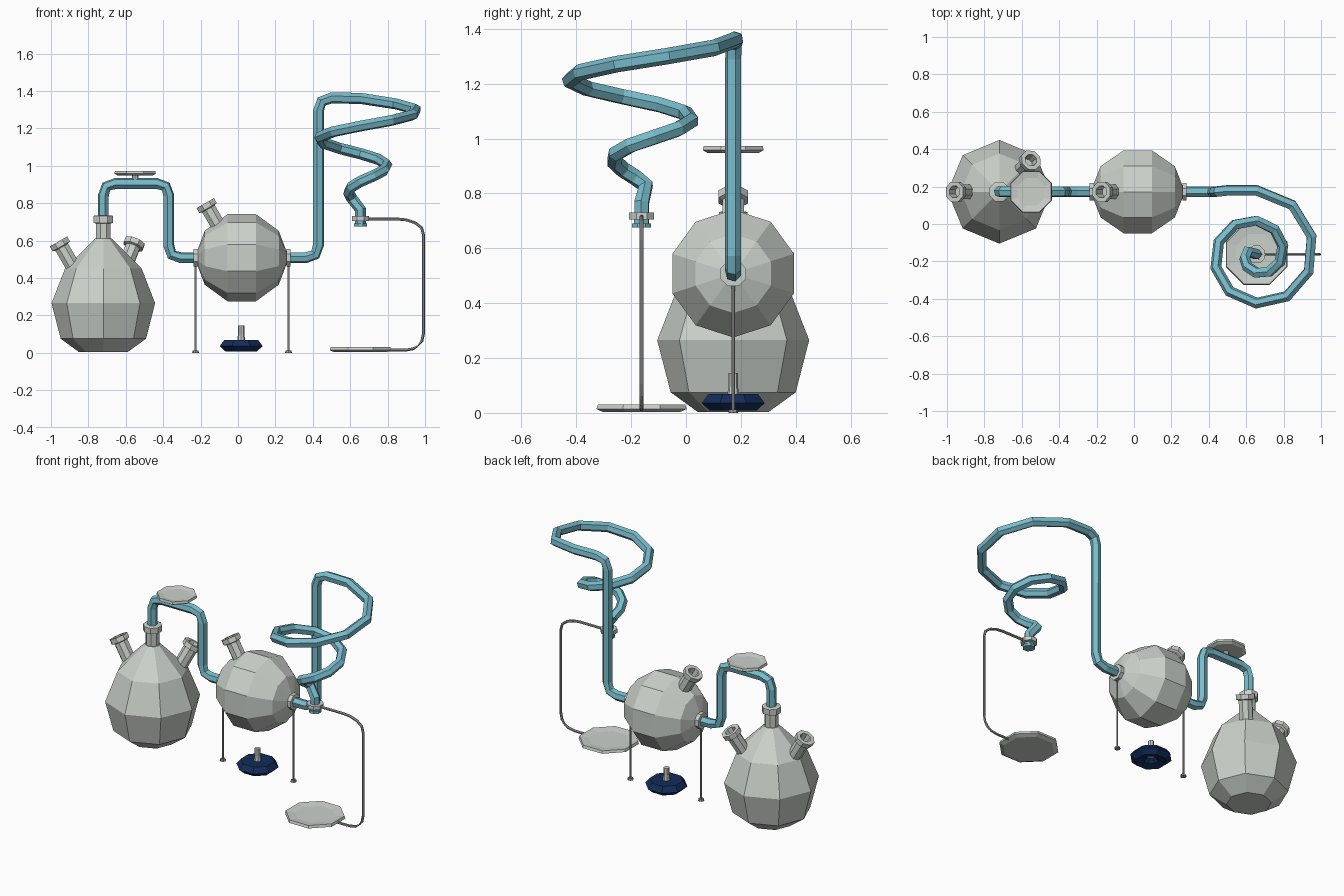
import bpy, bmesh
from math import sin, cos, pi, radians
from mathutils import Vector

if "Cube" in bpy.data.objects:
    bpy.data.objects.remove(bpy.data.objects["Cube"])


def material(name, rgb):
    m = bpy.data.materials.new(name)
    m.diffuse_color = (*rgb, 1)
    m.use_nodes = True
    m.node_tree.nodes["Principled BSDF"].inputs["Base Color"].default_value = m.diffuse_color
    return m


GLASS = material("pale grey glass", (0.60, 0.64, 0.60))
TUBE = material("light blue tube", (0.19, 0.50, 0.60))
NAVY = material("navy base", (0.006, 0.025, 0.10))
METAL = material("grey metal", (0.33, 0.34, 0.33))
Y = 0.172   # depth of the main row of glassware


def finish(name, bm, mat):
    bmesh.ops.recalc_face_normals(bm, faces=bm.faces)
    me = bpy.data.meshes.new(name)
    bm.to_mesh(me)
    bm.free()
    me.materials.append(mat)
    ob = bpy.data.objects.new(name, me)
    bpy.context.collection.objects.link(ob)
    return ob


def skin(bm, rings, closed=False):
    """Bridge equal rings of vertices and cap the ends."""
    n = len(rings[0])
    pairs = list(zip(rings, rings[1:]))
    if closed:
        pairs.append((rings[-1], rings[0]))
    for a, b in pairs:
        for i in range(n):
            j = (i + 1) % n
            bm.faces.new((a[i], a[j], b[j], b[i]))
    if not closed:
        bm.faces.new(rings[0])
        bm.faces.new(rings[-1])


def lathe(name, profile, mat, origin=(0, 0, 0), axis=(0, 0, 1), n=8, phase=0.0, closed=False):
    """Turn (radius, height) pairs around an axis."""
    q = Vector((0, 0, 1)).rotation_difference(Vector(axis).normalized())
    o = Vector(origin)
    bm = bmesh.new()
    rings = []
    for r, h in profile:
        ring = []
        for i in range(n):
            a = phase + 2 * pi * i / n
            ring.append(bm.verts.new(o + q @ Vector((r * cos(a), r * sin(a), h))))
        rings.append(ring)
    skin(bm, rings, closed)
    return finish(name, bm, mat)


def sweep(name, pts, r, mat, n=6):
    """Sweep a regular polygon along a path."""
    pts = [Vector(p) for p in pts]
    bm = bmesh.new()
    rings = []
    t_old = (pts[1] - pts[0]).normalized()
    u = t_old.orthogonal().normalized()
    for i, p in enumerate(pts):
        d0 = (p - pts[max(i - 1, 0)]).normalized()
        d1 = (pts[min(i + 1, len(pts) - 1)] - p).normalized()
        t = (d0 + d1).normalized()
        u = t_old.rotation_difference(t) @ u
        u = (u - t * u.dot(t)).normalized()
        v = t.cross(u)
        t_old = t
        rings.append([bm.verts.new(p + r * (u * cos(2 * pi * k / n) + v * sin(2 * pi * k / n)))
                      for k in range(n)])
    skin(bm, rings)
    return finish(name, bm, mat)


def rounded(corners, rad, steps=2):
    """Replace the inner corners of a path with short bends."""
    c = [Vector(p) for p in corners]
    out = [c[0]]
    for a, b, d in zip(c, c[1:], c[2:]):
        p, q = b + (a - b).normalized() * rad, b + (d - b).normalized() * rad
        for k in range(steps + 1):
            s = k / steps
            out.append((1 - s) ** 2 * p + 2 * s * (1 - s) * b + s * s * q)
    return out + [c[-1]]


def side_neck(name, end, direction):
    """Open, lipped neck whose mouth centre is at end."""
    lathe(name, [(0.042, -0.20), (0.042, -0.035), (0.058, -0.03), (0.058, 0.0),
                 (0.034, 0.0), (0.030, -0.06)], GLASS, end, direction, phase=pi / 8)


def dish(name, x, y, z, r, h):
    lathe(name, [(r * 0.85, z), (r, z + h * 0.4), (r * 0.97, z + h), (r * 0.66, z + h * 0.75)],
          GLASS, (x, y, 0), phase=pi / 8)


# Pear-shaped flask with central neck and two slanted necks
FX = -0.72
lathe("pear_flask", [(0.13, 0.004), (0.228, 0.075), (0.277, 0.265), (0.205, 0.45), (0.045, 0.61)],
      GLASS, (FX, Y, 0))
lathe("flask_neck", [(0.041, 0.58), (0.041, 0.69), (0.056, 0.695), (0.056, 0.732), (0.04, 0.735)],
      GLASS, (FX, Y, 0), phase=pi / 8)
for name, ang in (("left_flask_neck", 180), ("rear_flask_neck", 45)):
    c, s = cos(radians(ang)), sin(radians(ang))
    side_neck(name, (FX + 0.24 * c, Y + 0.24 * s, 0.595), (0.5 * c, 0.5 * s, 0.866))

# Round flask turned about the x axis, with one slanted neck
CX, CZ, R = 0.02, 0.508, 0.245
lathe("round_flask", [(max(R * cos(radians(a)), 0.02), R * sin(radians(a)))
                      for a in (-87, -54, -18, 18, 54, 87)],
      GLASS, (CX, Y, CZ), (1, 0, 0), n=10)
side_neck("round_flask_neck", (-0.175, Y, 0.80), (-0.5, 0, 0.866))

# Collars and thin stands either side of the round flask
for side, x in (("left", -0.227), ("right", 0.27)):
    lathe(side + "_collar", [(0.05, -0.012), (0.05, 0.012)], GLASS, (x, Y, CZ), (1, 0, 0),
          phase=pi / 8)
    sweep(side + "_stand_rod", [(x, Y, 0.005), (x, Y, 0.47)], 0.006, METAL)
    lathe(side + "_stand_foot", [(0.018, 0.0), (0.016, 0.012)], METAL, (x, Y, 0))

# Tube joining the two flasks
sweep("joining_tube", rounded([(FX, Y, 0.70), (FX, Y, 0.905), (-0.37, Y, 0.905),
                               (-0.37, Y, CZ), (-0.20, Y, CZ)], 0.065), 0.03, TUBE)

# Valve handle above the joining tube
lathe("valve_stem", [(0.017, 0.91), (0.017, 0.955)], GLASS, (-0.55, Y, 0))
dish("valve_handle", -0.55, Y, 0.948, 0.12, 0.025)

# Riser tube flowing into a narrowing spiral
SX, SY = 0.655, -0.162
spiral = []
for k in range(19):
    s = k * 36 / 90
    a = radians(90 - 36 * k)
    r = 0.342 - 0.0405 * s
    spiral.append((SX + r * cos(a), SY + r * sin(a), 1.36 - 0.074 * s))
path = rounded([(0.245, Y, CZ), (0.43, Y, CZ), (0.43, Y, 1.36), (0.50, 0.18, 1.362)], 0.068)[:-1]
path += [(0.52, 0.18, 1.362)] + spiral + [(SX, SY, 0.765), (SX, SY, 0.675)]
sweep("spiral_tube", path, 0.03, TUBE)
lathe("spiral_clamp", [(0.05, 0.705), (0.05, 0.73)], GLASS, (SX, SY, 0), phase=pi / 8)
lathe("spiral_lip", [(0.037, 0.675), (0.037, 0.69)], TUBE, (SX, SY, 0), phase=pi / 8)

# Bent support rod and its base plate
sweep("support_rod", rounded([(0.69, SY, 0.715), (0.90, SY, 0.715), (0.992, SY, 0.675),
                              (0.992, SY, 0.06), (0.94, SY, 0.014), (0.78, SY, 0.014)], 0.045),
      0.008, METAL)
dish("support_plate", SX, SY, 0.003, 0.178, 0.027)

# Burner with a hollow base and a nozzle
lathe("burner_base", [(0.045, 0.02), (0.092, 0.008), (0.124, 0.036), (0.098, 0.068),
                      (0.02, 0.068), (0.02, 0.05)],
      NAVY, (0.017, Y, 0), phase=pi / 8, closed=True)
lathe("burner_nozzle", [(0.024, 0.045), (0.017, 0.10), (0.017, 0.145)], GLASS, (0.017, Y, 0))
